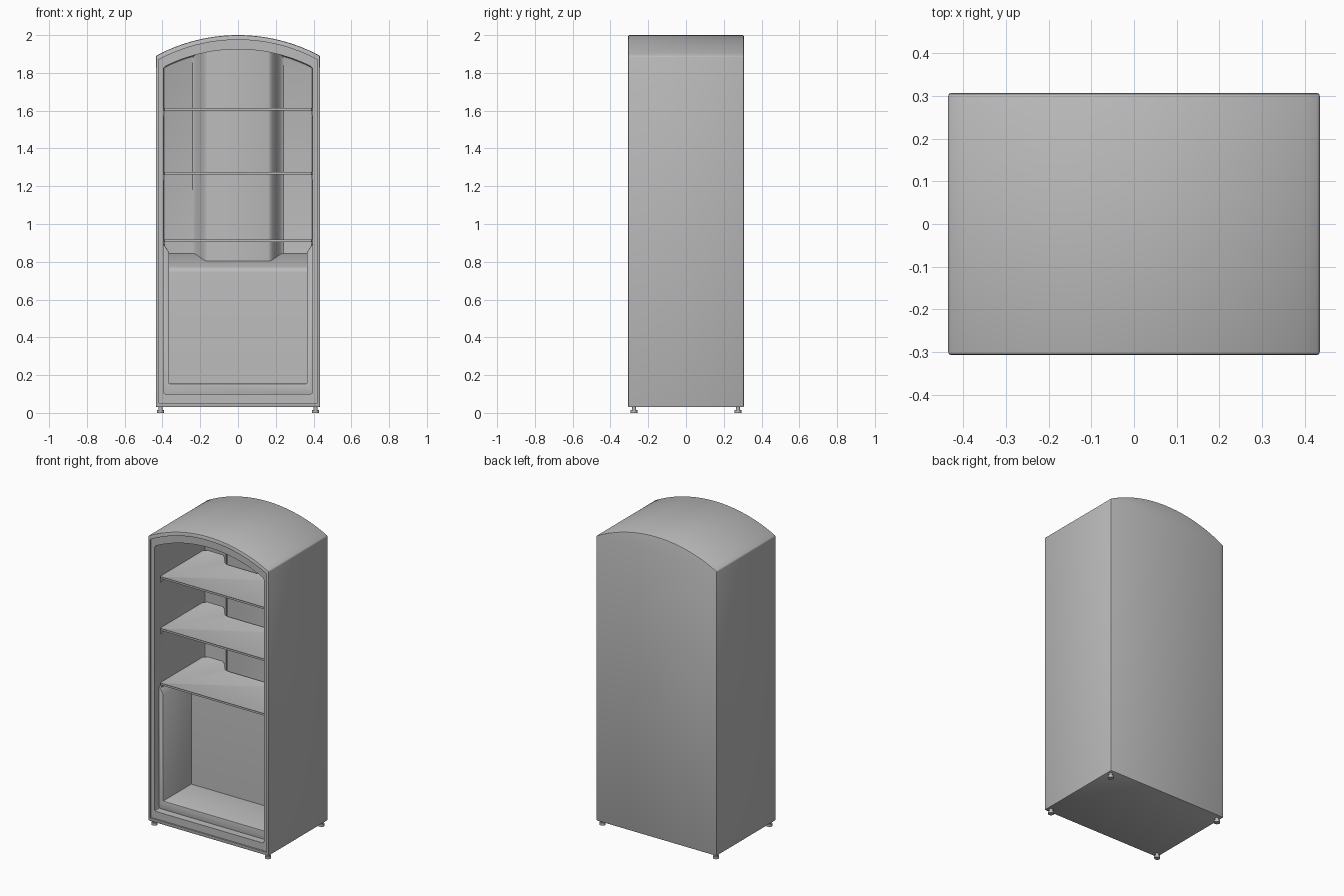
import bpy, bmesh, math
from mathutils import Vector

cube = bpy.data.objects.get("Cube")
if cube:
    bpy.data.objects.remove(cube)

grey = bpy.data.materials.new("plain_grey")
grey.use_nodes = True
GREY = (0.5, 0.5, 0.5, 1)
grey.diffuse_color = GREY
grey.node_tree.nodes["Principled BSDF"].inputs["Base Color"].default_value = GREY

AXES = {
    "x": lambda a, b, t: Vector((t, a, b)),
    "y": lambda a, b, t: Vector((a, t, b)),
    "z": lambda a, b, t: Vector((a, b, t)),
}


def prism(name, profile, axis, start, end, bevel=0.0, segments=2, inset=None):
    """Extrude a 2D profile along an axis, optionally rounding its sharp edges."""
    place = AXES[axis]
    bm = bmesh.new()
    face = bm.faces.new([bm.verts.new(place(a, b, start)) for a, b in profile])
    moved = bmesh.ops.extrude_face_region(bm, geom=[face])["geom"]
    verts = [g for g in moved if isinstance(g, bmesh.types.BMVert)]
    bmesh.ops.translate(bm, verts=verts, vec=place(0, 0, end - start))
    bmesh.ops.recalc_face_normals(bm, faces=bm.faces)
    if inset:
        bm.normal_update()
        top = max(bm.faces, key=lambda f: f.calc_center_median().z)
        bmesh.ops.inset_region(bm, faces=[top], thickness=inset)
        bmesh.ops.translate(bm, verts=top.verts, vec=(0, 0, -0.004))
    if bevel:
        bm.normal_update()
        sharp = [e for e in bm.edges if e.calc_face_angle(0) > math.radians(35)]
        bmesh.ops.bevel(bm, geom=sharp, offset=bevel, segments=segments,
                        profile=0.5, affect="EDGES")
    mesh = bpy.data.meshes.new(name)
    bm.to_mesh(mesh)
    bm.free()
    obj = bpy.data.objects.new(name, mesh)
    bpy.context.collection.objects.link(obj)
    mesh.materials.append(grey)
    return obj


def activate(obj):
    bpy.ops.object.select_all(action="DESELECT")
    obj.select_set(True)
    bpy.context.view_layer.objects.active = obj


def smooth(obj):
    activate(obj)
    bpy.ops.object.shade_smooth_by_angle(angle=math.radians(32))


def cut(obj, cutter):
    mod = obj.modifiers.new("cut", "BOOLEAN")
    mod.operation = "DIFFERENCE"
    mod.solver = "EXACT"
    mod.object = cutter
    activate(obj)
    bpy.ops.object.modifier_apply(modifier=mod.name)
    bpy.data.objects.remove(cutter)


def arch(half, bottom, shoulder, crown, steps=24):
    """Rectangle with a shallow circular arc on top."""
    rise = crown - shoulder
    radius = (half * half + rise * rise) / (2 * rise)
    span = math.asin(half / radius)
    pts = [(-half, bottom), (half, bottom)]
    for i in range(steps + 1):
        a = span * (1 - 2 * i / steps)
        pts.append((radius * math.sin(a), crown - radius + radius * math.cos(a)))
    return pts


def mirrored(half_profile):
    """Close a right-hand half profile with its left-hand reflection."""
    return half_profile + [(-a, b) for a, b in reversed(half_profile)]


# Cabinet: arched block, shallow seal step round the front, deep cavity
cabinet = prism("cabinet", arch(0.435, 0.03, 1.89, 2.0), "y", -0.307, 0.307, 0.007)
cut(cabinet, prism("seal_cutter", arch(0.42, 0.052, 1.87, 1.975), "y", -0.4, -0.297))
cut(cabinet, prism("cavity_cutter", arch(0.395, 0.10, 1.83, 1.925), "y", -0.4, 0.22, 0.012))
smooth(cabinet)

# Lower liner: floor and thick side cheeks with sloping tops
liner = prism("lower_liner", mirrored([(0.41, 0.09), (0.41, 0.90), (0.397, 0.90),
                                       (0.365, 0.85), (0.365, 0.155)]),
              "y", -0.25, 0.23, 0.004)
smooth(liner)

# Housing at the lower back, with a rounded edge and sloping top
curve = [(0.075 - 0.035 * math.sin(a), 0.742 + 0.035 * math.cos(a))
         for a in (math.radians(90 - 13 * i) for i in range(6))]
housing = prism("rear_housing", [(0.25, 0.12), (0.04, 0.12)] + curve +
                [(0.22, 0.845), (0.25, 0.845)], "x", -0.38, 0.38)
smooth(housing)

# Column on the back wall with softly curved flanks
flank = []
for i in range(9):
    t = i / 8
    flank.append((0.245 - 0.085 * t, 0.222 - 0.095 * t * t * (3 - 2 * t)))
column = prism("back_column", mirrored([(0.245, 0.25)] + flank), "z", 0.76, 1.93)
smooth(column)

# Shelves notched round the column, each on a pair of side rails
outline = mirrored([(0.388, -0.245), (0.392, -0.235), (0.392, 0.195), (0.372, 0.215),
                    (0.26, 0.215), (0.235, 0.195), (0.185, 0.13), (0.16, 0.118)])
for label, height in (("lower", 0.905), ("middle", 1.262), ("upper", 1.60)):
    shelf = prism(label + "_shelf", outline, "z", height, height + 0.013, inset=0.012)
    smooth(shelf)
    for side, sign in (("left", 1), ("right", -1)):
        rail = [(sign * 0.40, height - 0.03), (sign * 0.392, height - 0.03),
                (sign * 0.386, height - 0.018), (sign * 0.386, height),
                (sign * 0.40, height)]
        prism(f"{label}_{side}_rail", rail, "y", -0.235, 0.21)

# Feet: a stem and a wider pad at each corner
for side, sx in (("left", 1), ("right", -1)):
    for end, sy in (("front", -1), ("back", 1)):
        for part, radius, low, high in (("stem", 0.011, 0.01, 0.035),
                                        ("pad", 0.018, 0.0, 0.016)):
            ring = [(sx * 0.41 + radius * math.cos(math.tau * i / 16),
                     sy * 0.275 + radius * math.sin(math.tau * i / 16))
                    for i in range(16)]
            foot = prism(f"{end}_{side}_foot_{part}", ring, "z", low, high)
            smooth(foot)
